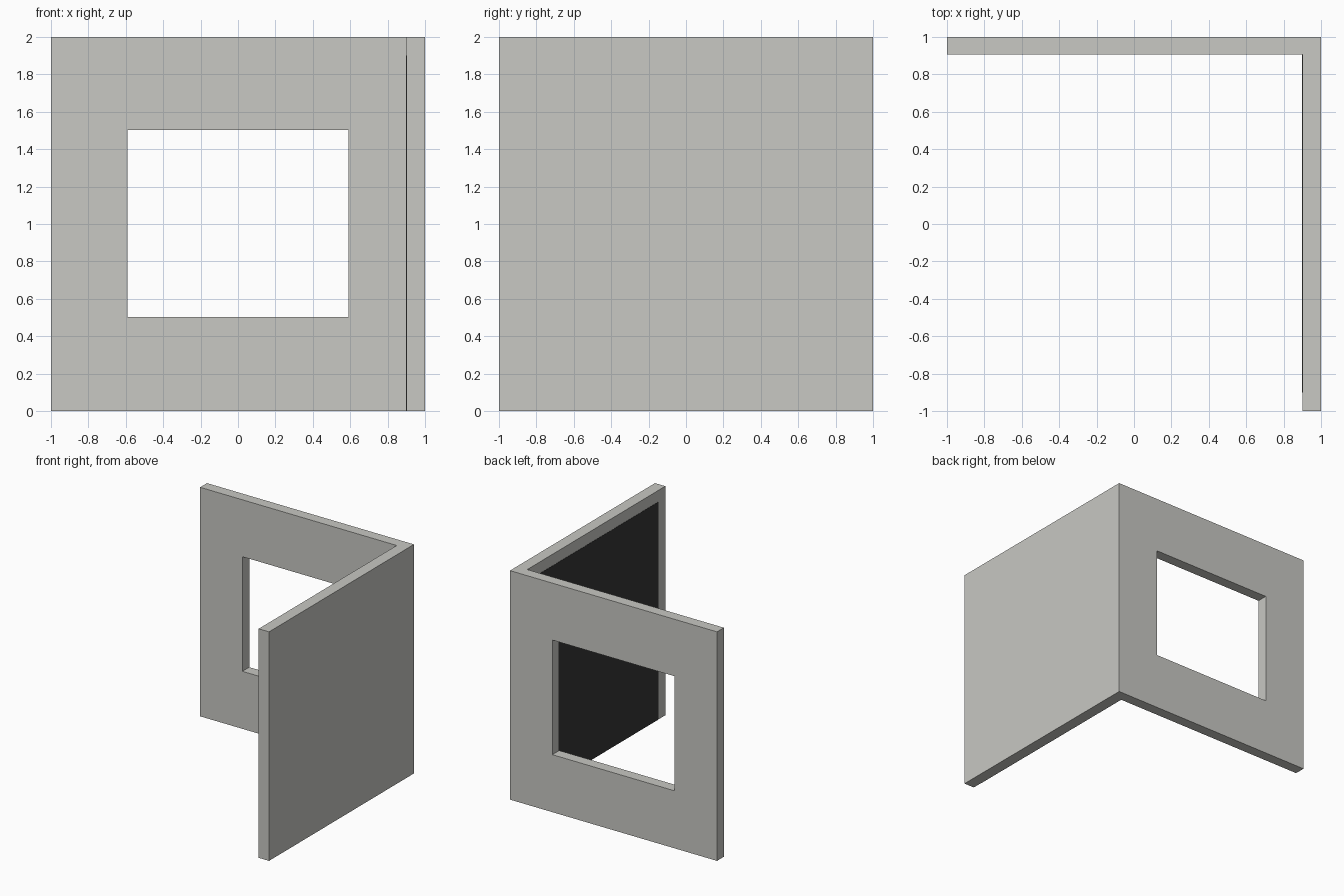
import bpy
import bmesh

if "Cube" in bpy.data.objects:
    bpy.data.objects.remove(bpy.data.objects["Cube"])


def material(name, rgb):
    m = bpy.data.materials.new(name)
    m.diffuse_color = (*rgb, 1.0)
    m.use_nodes = True
    m.node_tree.nodes["Principled BSDF"].inputs["Base Color"].default_value = m.diffuse_color
    return m


def add_object(name, bm, mat=None):
    bmesh.ops.recalc_face_normals(bm, faces=bm.faces[:])
    mesh = bpy.data.meshes.new(name)
    bm.to_mesh(mesh)
    bm.free()
    obj = bpy.data.objects.new(name, mesh)
    bpy.context.collection.objects.link(obj)
    if mat:
        mesh.materials.append(mat)
    return obj


def box(name, lo, hi, mat=None):
    bm = bmesh.new()
    bmesh.ops.create_cube(bm, size=1)
    for v in bm.verts:
        v.co = [(a + b) / 2 + c * (b - a) for a, b, c in zip(lo, hi, v.co)]
    return add_object(name, bm, mat)


wall_grey = material("warm light grey", (0.578, 0.578, 0.546))
panel_black = material("charcoal", (0.037, 0.037, 0.037))

# Corner walls: one L-shaped plan pulled up to full height
plan = [(-1, 1), (-1, 0.905), (0.9, 0.905), (0.9, -1), (1, -1), (1, 1)]
bm = bmesh.new()
floor = bm.faces.new([bm.verts.new((x, y, 0)) for x, y in plan])
top = bmesh.ops.extrude_face_region(bm, geom=[floor])
for v in top["geom"]:
    if isinstance(v, bmesh.types.BMVert):
        v.co.z = 2
walls = add_object("corner_walls", bm, wall_grey)

# Window opening through the back wall
cutter = box("window_cutter", (-0.591, 0.7, 0.502), (0.591, 1.2, 1.503))
cutter.hide_render = True
cutter.hide_viewport = True
cut = walls.modifiers.new("window_opening", "BOOLEAN")
cut.operation = "DIFFERENCE"
cut.solver = "EXACT"
cut.object = cutter

# Dark thin panel on the inner face of the right wall
box("dark_wall_panel", (0.898, -0.9, 0.0), (0.901, 0.905, 1.9), panel_black)
